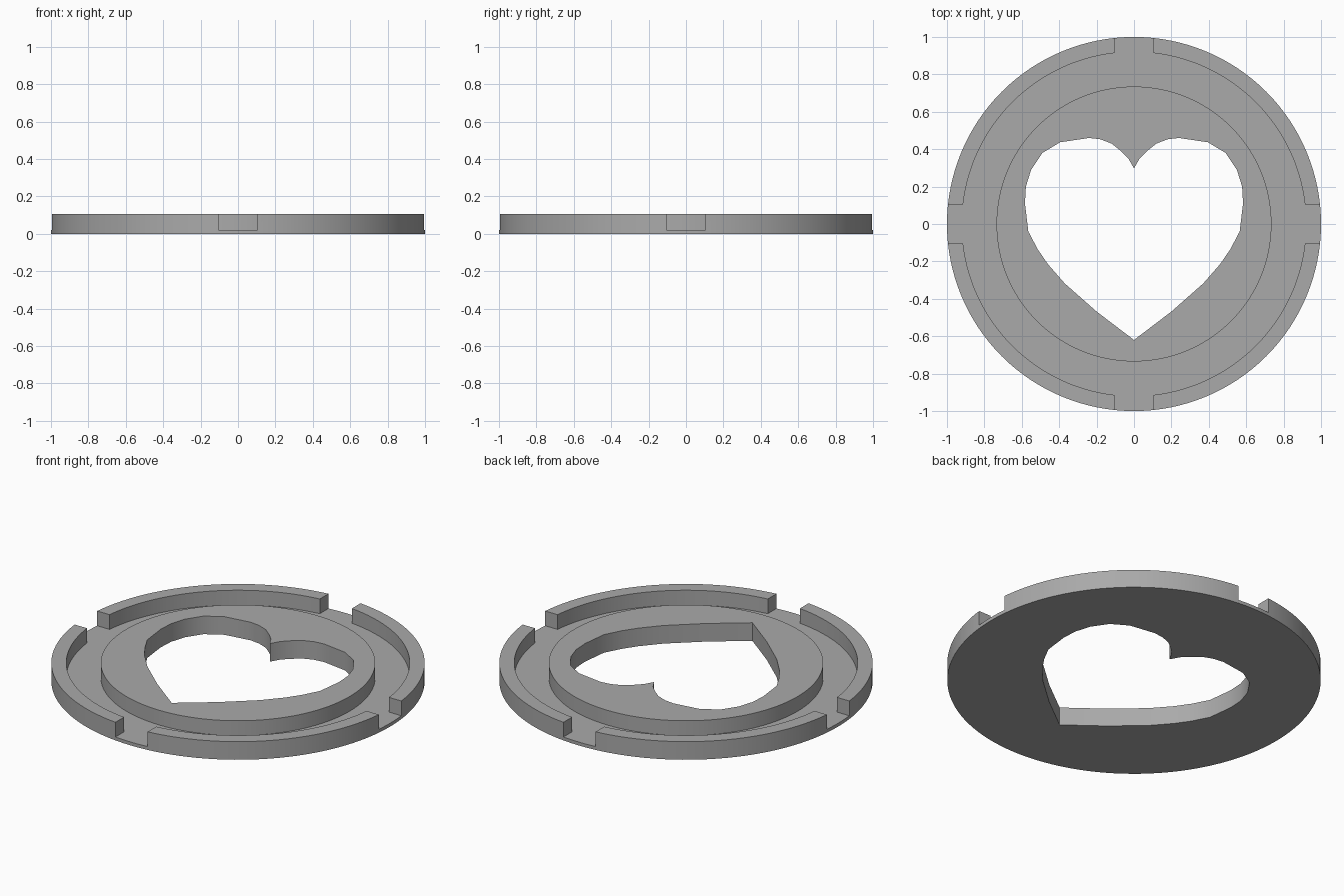
import bpy, bmesh, math
from mathutils import Matrix, Vector

if "Cube" in bpy.data.objects:
    bpy.data.objects.remove(bpy.data.objects["Cube"], do_unlink=True)

TOP, FLOOR = 0.107, 0.02
SEGMENTS = 128

grey = bpy.data.materials.new("plain grey")
grey.use_nodes = True
colour = (0.4, 0.4, 0.4, 1)
grey.diffuse_color = colour
grey.node_tree.nodes["Principled BSDF"].inputs["Base Color"].default_value = colour


def make_object(name, bm):
    bmesh.ops.recalc_face_normals(bm, faces=bm.faces)
    mesh = bpy.data.meshes.new(name)
    bm.to_mesh(mesh)
    bm.free()
    obj = bpy.data.objects.new(name, mesh)
    mesh.materials.append(grey)
    bpy.context.collection.objects.link(obj)
    return obj


def prism(name, outline, z0, z1):
    bm = bmesh.new()
    face = bm.faces.new([bm.verts.new((x, y, z0)) for x, y in outline])
    new = bmesh.ops.extrude_face_region(bm, geom=[face])["geom"]
    verts = [v for v in new if isinstance(v, bmesh.types.BMVert)]
    bmesh.ops.translate(bm, verts=verts, vec=(0, 0, z1 - z0))
    return make_object(name, bm)


# Turned body: thin base, raised centre, channel and outer rim
profile = [(1, 0), (1, TOP), (0.92, TOP), (0.92, FLOOR), (0.735, FLOOR), (0.735, TOP)]
bm = bmesh.new()
rings = []
for r, z in profile:
    rings.append([bm.verts.new((r * math.cos(a), r * math.sin(a), z))
                  for a in (math.tau * i / SEGMENTS for i in range(SEGMENTS))])
for low, high in zip(rings, rings[1:]):
    for i in range(SEGMENTS):
        j = (i + 1) % SEGMENTS
        bm.faces.new((low[i], low[j], high[j], high[i]))
bm.faces.new(rings[0])
bm.faces.new(rings[-1])
body = make_object("heart_disc", bm)

# Heart-shaped opening, half outline mirrored
half = [(0.03, 0.35), (0.07, 0.39), (0.12, 0.43), (0.18, 0.453), (0.24, 0.46),
        (0.395, 0.437), (0.49, 0.38), (0.55, 0.29), (0.578, 0.2), (0.583, 0.11),
        (0.565, -0.04), (0.515, -0.135), (0.46, -0.215), (0.37, -0.318),
        (0.2, -0.468)]
heart = [(0, 0.297)] + half + [(0, -0.62)] + [(-x, y) for x, y in reversed(half)]
cutters = [prism("heart_cutter", heart, -0.1, 0.3)]

# Four gaps in the rim
gap = [(0.85, -0.105), (1.1, -0.105), (1.1, 0.105), (0.85, 0.105)]
for k in range(4):
    turn = Matrix.Rotation(k * math.pi / 2, 2)
    cutters.append(prism("gap_cutter", [turn @ Vector(p) for p in gap], FLOOR, 0.3))

bpy.context.view_layer.objects.active = body
for cutter in cutters:
    mod = body.modifiers.new("cut", "BOOLEAN")
    mod.operation = "DIFFERENCE"
    mod.solver = "EXACT"
    mod.object = cutter
    bpy.ops.object.modifier_apply(modifier=mod.name)
    bpy.data.objects.remove(cutter, do_unlink=True)

# Smooth round walls, crisp edges
bpy.ops.object.select_all(action="DESELECT")
body.select_set(True)
bpy.ops.object.shade_smooth_by_angle(angle=math.radians(30))
